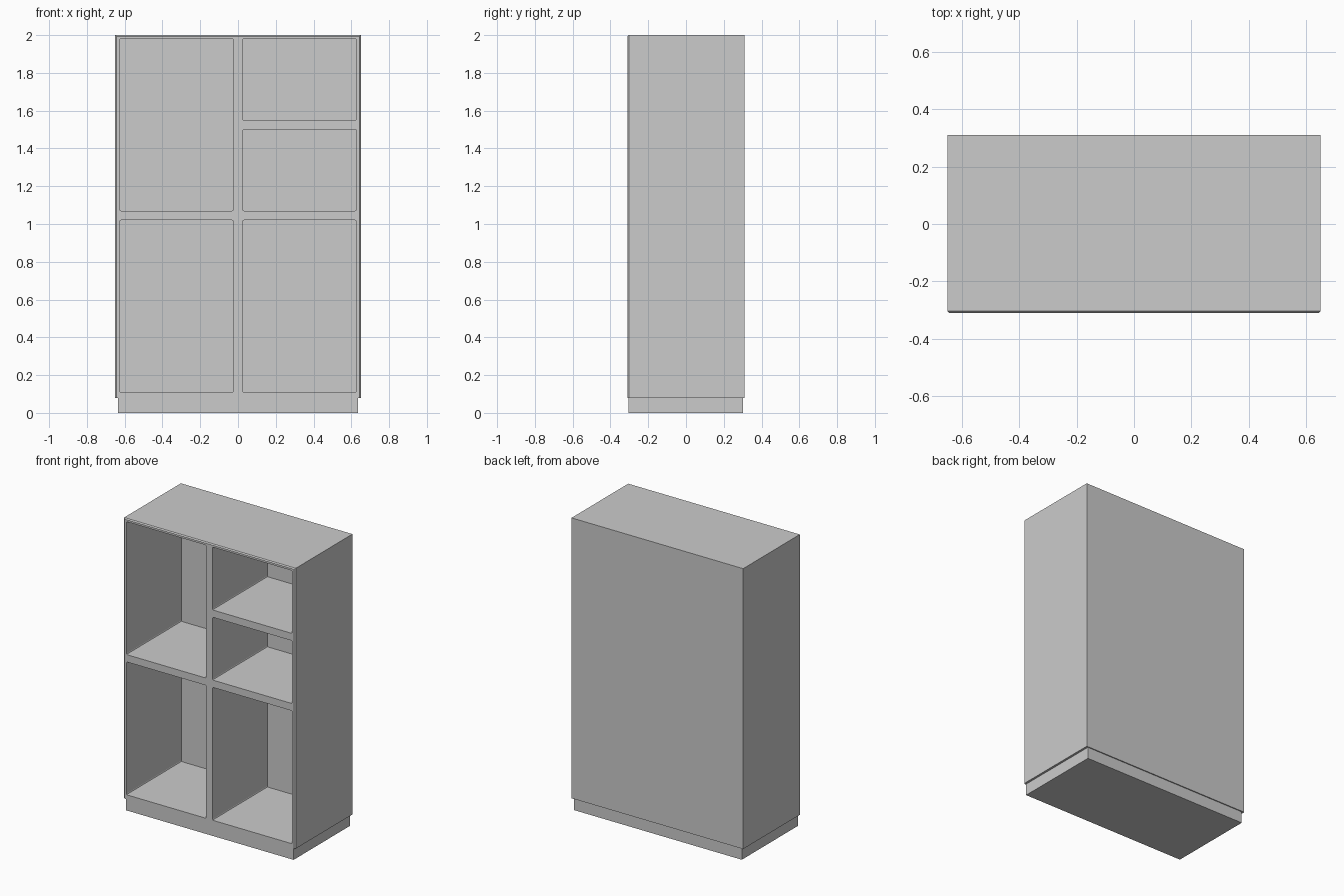
import bpy, bmesh

if "Cube" in bpy.data.objects:
    bpy.data.objects.remove(bpy.data.objects["Cube"])


def box(name, x, y, z, edge_test=None, width=0.0, segments=1):
    """Box from (min, max) ranges, with optional bevel on chosen edges."""
    bm = bmesh.new()
    bmesh.ops.create_cube(bm, size=1)
    for v in bm.verts:
        v.co = [r[0] if c < 0 else r[1] for c, r in zip(v.co, (x, y, z))]
    if edge_test:
        edges = [e for e in bm.edges if edge_test(*(v.co for v in e.verts))]
        bmesh.ops.bevel(bm, geom=edges, offset=width, segments=segments,
                        profile=0.5, affect='EDGES')
    bmesh.ops.recalc_face_normals(bm, faces=bm.faces)
    mesh = bpy.data.meshes.new(name)
    bm.to_mesh(mesh)
    bm.free()
    obj = bpy.data.objects.new(name, mesh)
    bpy.context.collection.objects.link(obj)
    return obj


BOTTOM, TOP = 0.08, 2.0
FRONT, BACK = -0.31, 0.31


# front rim: the left, right and top edges of the front face are eased
def front_rim(a, b):
    on_front = abs(a.y - FRONT) < 1e-4 and abs(b.y - FRONT) < 1e-4
    return on_front and not (a.z < 0.1 and b.z < 0.1)


# compartment corners running front to back
def depth_edge(a, b):
    return abs(a.y - b.y) > 0.1


# cabinet body and recessed base
cabinet = box("cabinet_body", (-0.65, 0.65), (FRONT, BACK), (BOTTOM, TOP),
              front_rim, 0.007)
box("plinth", (-0.635, 0.635), (-0.305, 0.303), (0, BOTTOM))

# open compartments: two on the left, three on the right
left, right = (-0.628, -0.024), (0.024, 0.628)
compartments = [
    (left, (0.11, 1.02)), (left, (1.07, 1.98)),
    (right, (0.11, 1.02)), (right, (1.07, 1.50)), (right, (1.55, 1.98)),
]
for i, (x, z) in enumerate(compartments):
    cutter = box(f"compartment_cutter_{i + 1}", x, (-0.4, 0.285), z,
                 depth_edge, 0.008, 2)
    cutter.hide_render = True
    cutter.hide_viewport = True
    cutter.display_type = 'WIRE'
    cut = cabinet.modifiers.new(f"compartment_{i + 1}", 'BOOLEAN')
    cut.operation = 'DIFFERENCE'
    cut.solver = 'EXACT'
    cut.object = cutter
